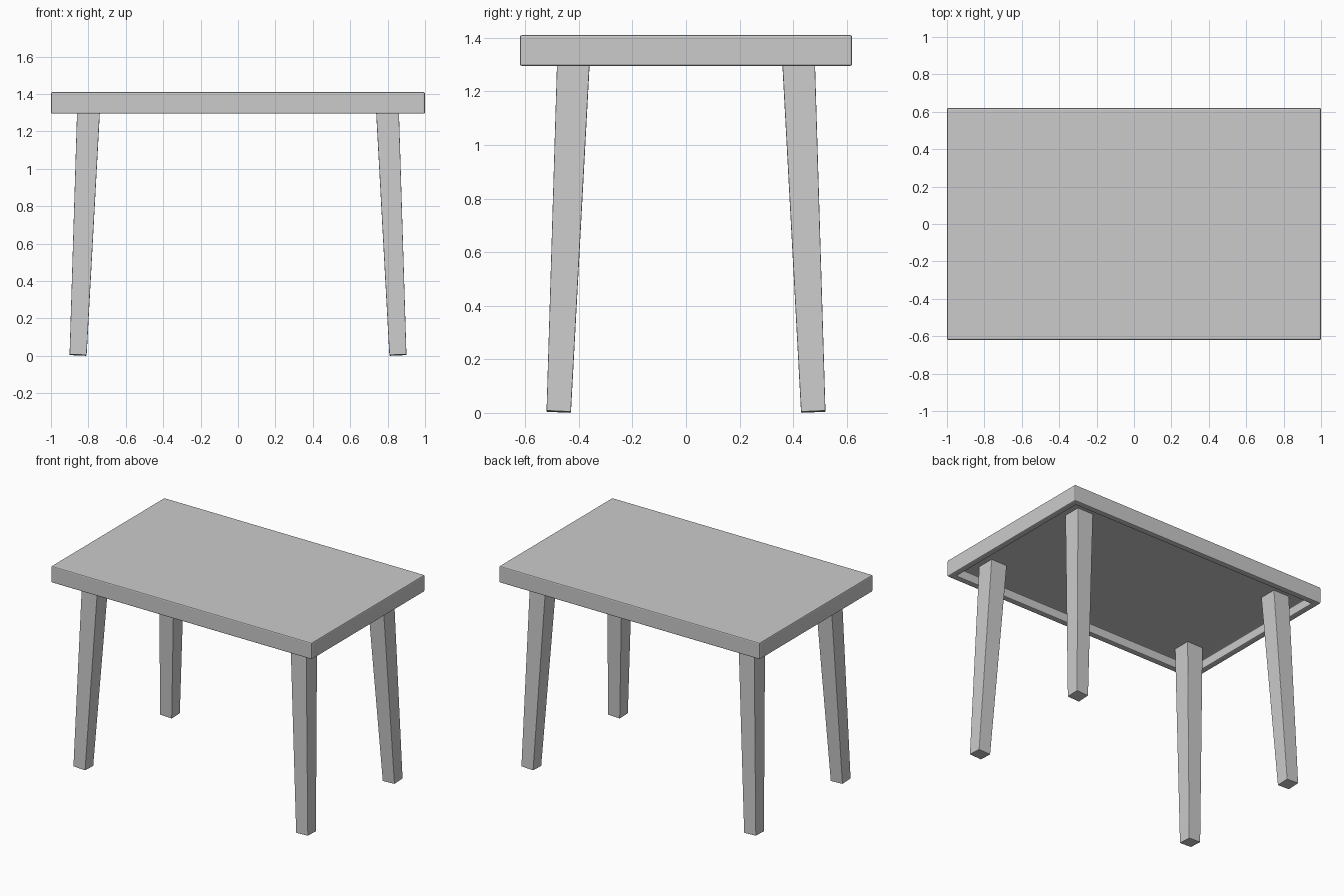
import bpy, bmesh
from mathutils import Vector

if "Cube" in bpy.data.objects:
    bpy.data.objects.remove(bpy.data.objects["Cube"])

TOP, UNDER, RECESS = 1.41, 1.295, 1.355


def finish(bm, name, bevel):
    bmesh.ops.recalc_face_normals(bm, faces=bm.faces)
    mesh = bpy.data.meshes.new(name)
    bm.to_mesh(mesh)
    bm.free()
    obj = bpy.data.objects.new(name, mesh)
    bpy.context.collection.objects.link(obj)
    mod = obj.modifiers.new("soft_edges", 'BEVEL')
    mod.width = bevel
    mod.segments = 2
    mod.limit_method = 'ANGLE'
    return obj


# Tabletop: slab with a rim around a recessed underside
bm = bmesh.new()
bmesh.ops.create_cube(bm, size=1)
for v in bm.verts:
    v.co = Vector((v.co.x * 2, v.co.y * 1.24, TOP if v.co.z > 0 else UNDER))
bm.normal_update()
bottom = min(bm.faces, key=lambda f: f.normal.z)
bmesh.ops.inset_region(bm, faces=[bottom], thickness=0.06)
pushed = bmesh.ops.extrude_face_region(bm, geom=[bottom])["geom"]
if bottom.is_valid:
    bmesh.ops.delete(bm, geom=[bottom], context='FACES_ONLY')
for v in pushed:
    if isinstance(v, bmesh.types.BMVert):
        v.co.z = RECESS
finish(bm, "tabletop", 0.007)

# Legs: tapered, splayed, ends cut square to the leg axis
SLOPE = 0.0425
for sy, end in ((-1, "front"), (1, "back")):
    for sx, side in ((-1, "left"), (1, "right")):
        bm = bmesh.new()
        bmesh.ops.create_cube(bm, size=2)
        for v in bm.verts:
            upper = v.co.z > 0
            half = 0.0615 if upper else 0.0455
            cx, cy, cz = (0.797, 0.418, 1.365) if upper else (0.855, 0.475, 0.004)
            dx, dy = v.co.x * half, v.co.y * half
            v.co = Vector((sx * (cx + dx), sy * (cy + dy), cz + SLOPE * (dx + dy)))
        finish(bm, f"{end}_{side}_leg", 0.003)
